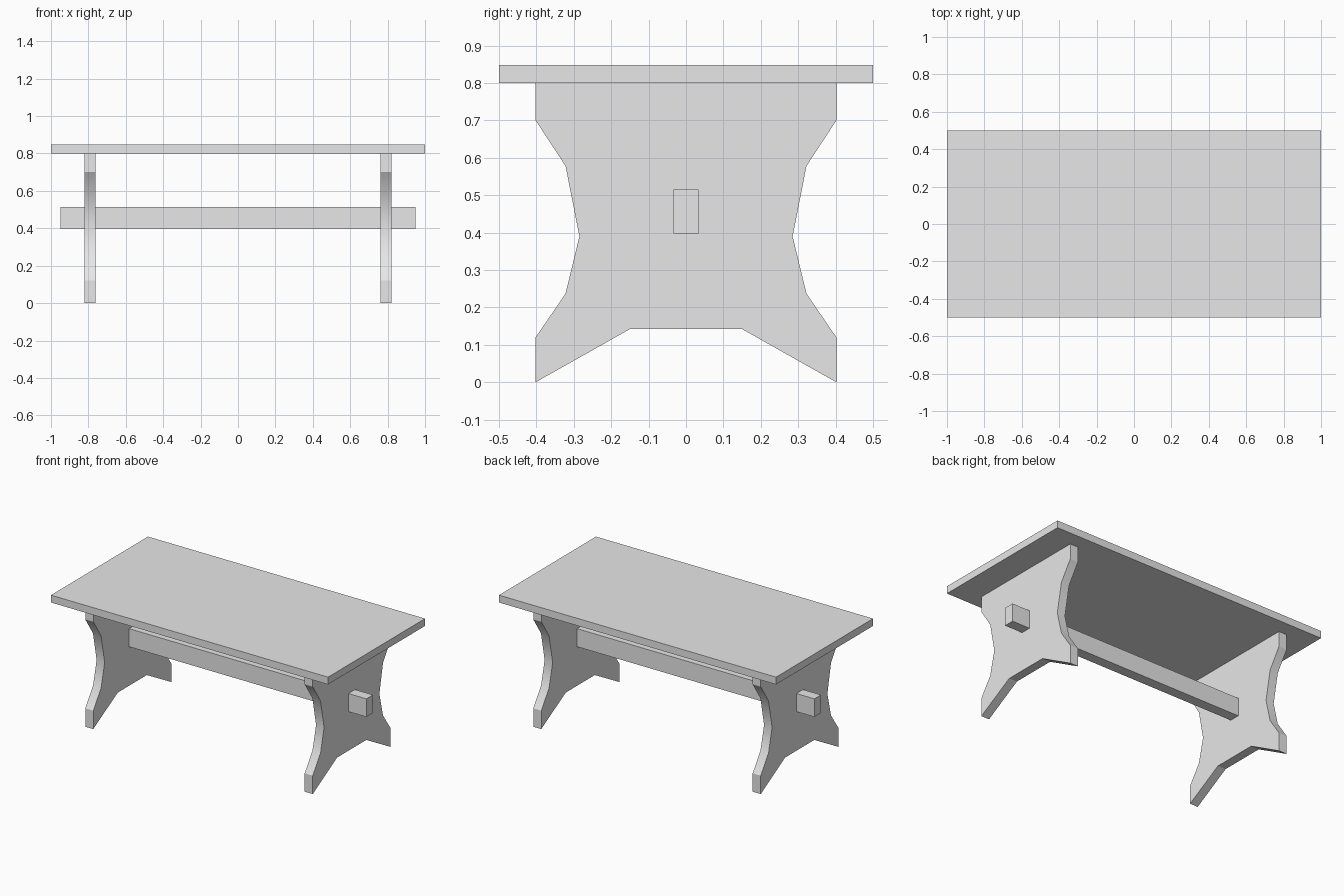
import bpy, bmesh, math
from mathutils import Vector

cube = bpy.data.objects.get("Cube")
if cube:
    bpy.data.objects.remove(cube)

GREY = (0.8, 0.8, 0.8, 1)
wood = bpy.data.materials.new("plain grey")
wood.use_nodes = True
wood.diffuse_color = GREY
wood.node_tree.nodes["Principled BSDF"].inputs["Base Color"].default_value = GREY


def extruded(name, outline, x0, x1):
    """Extrude a (y, z) outline along x from x0 to x1."""
    bm = bmesh.new()
    face = bm.faces.new([bm.verts.new((x0, y, z)) for y, z in outline])
    out = bmesh.ops.extrude_face_region(bm, geom=[face])
    verts = [g for g in out["geom"] if isinstance(g, bmesh.types.BMVert)]
    bmesh.ops.translate(bm, vec=Vector((x1 - x0, 0, 0)), verts=verts)
    bmesh.ops.recalc_face_normals(bm, faces=bm.faces[:])
    mesh = bpy.data.meshes.new(name)
    bm.to_mesh(mesh)
    bm.free()
    mesh.materials.append(wood)
    obj = bpy.data.objects.new(name, mesh)
    bpy.context.collection.objects.link(obj)
    bpy.ops.object.select_all(action="DESELECT")
    obj.select_set(True)
    bpy.context.view_layer.objects.active = obj
    bpy.ops.object.shade_smooth_by_angle(angle=math.radians(28))
    return obj


def rectangle(half_y, z0, z1):
    return [(-half_y, z0), (half_y, z0), (half_y, z1), (-half_y, z1)]


# Table top
extruded("table_top", rectangle(0.5, 0.8, 0.848), -1, 1)

# Stretcher beam passing through both trestles
extruded("stretcher_beam", rectangle(0.034, 0.397, 0.515), -0.95, 0.95)

# Trestle legs: half outline mirrored across y
half = [(0.15, 0.142), (0.402, 0.002), (0.402, 0.12), (0.322, 0.237),
        (0.285, 0.39), (0.322, 0.578), (0.402, 0.7), (0.402, 0.8)]
half[1] = (half[1][0], 0)
outline = half + [(-y, z) for y, z in reversed(half)]
for name, x in (("left_trestle", 0.792), ("right_trestle", -0.792)):
    extruded(name, outline, x - 0.029, x + 0.029)
